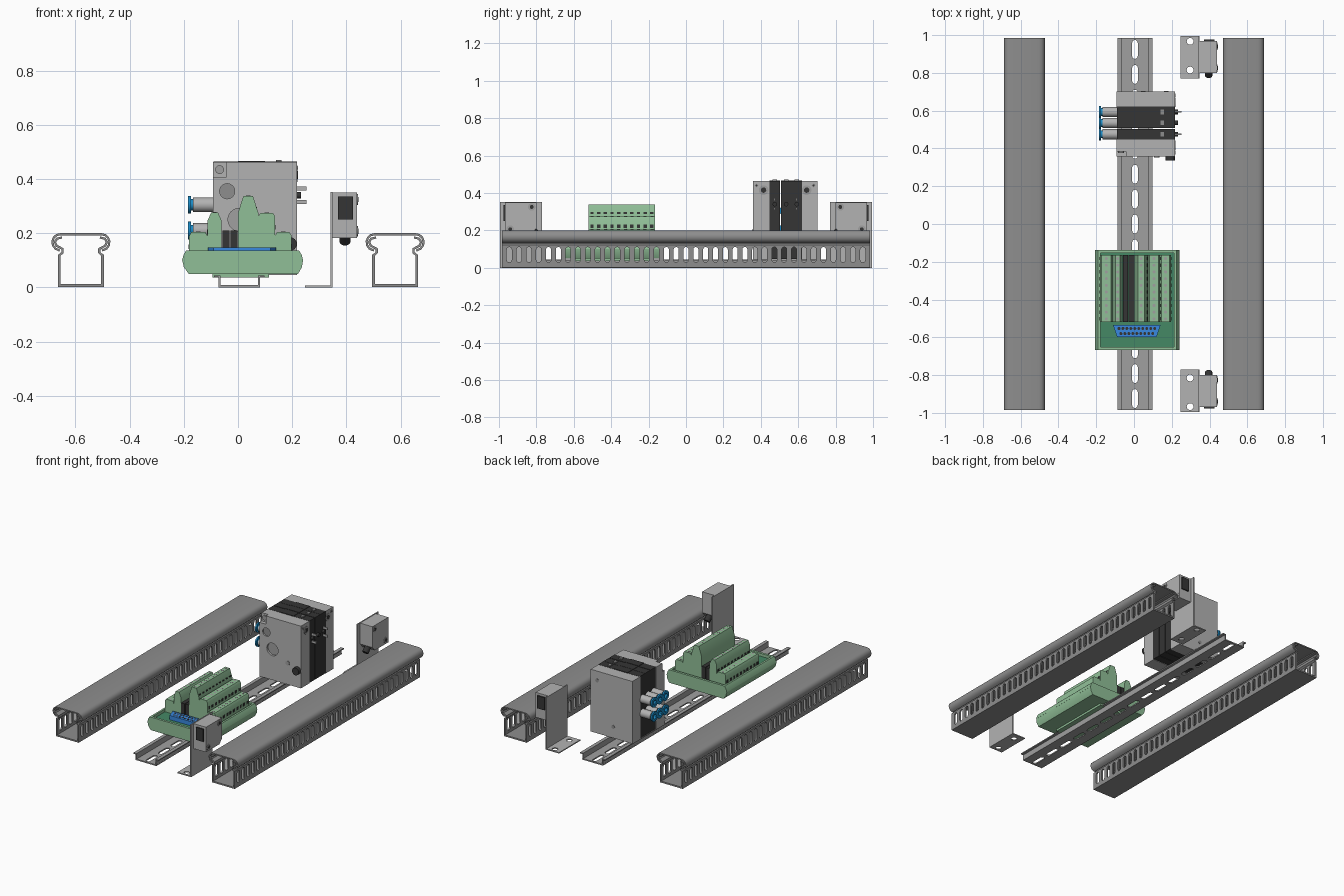
import bpy, bmesh
from math import pi, sin, cos
from mathutils import Matrix, Vector

if "Cube" in bpy.data.objects:
    bpy.data.objects.remove(bpy.data.objects["Cube"])


def mat(name, r, g, b):
    m = bpy.data.materials.new(name)
    m.diffuse_color = (r, g, b, 1)
    m.use_nodes = True
    m.node_tree.nodes["Principled BSDF"].inputs["Base Color"].default_value = m.diffuse_color
    return m


GREEN = mat("light_green", 0.28, 0.52, 0.31)
BOARD = mat("dark_green", 0.06, 0.25, 0.13)
BLUE = mat("blue", 0.04, 0.25, 0.75)
CYAN = mat("collar_blue", 0.01, 0.25, 0.55)
BLACK = mat("black", 0.035, 0.035, 0.035)
DUCT = mat("duct_grey", 0.27, 0.27, 0.27)
RAIL = mat("rail_grey", 0.35, 0.35, 0.35)
BLOCK = mat("light_grey", 0.45, 0.45, 0.45)

PLANES = {
    "XY": Matrix.Identity(4),
    "XZ": Matrix(((1, 0, 0, 0), (0, 0, -1, 0), (0, 1, 0, 0), (0, 0, 0, 1))),
    "YZ": Matrix(((0, 0, 1, 0), (1, 0, 0, 0), (0, 1, 0, 0), (0, 0, 0, 1))),
}


def finish(name, bm, m):
    bmesh.ops.recalc_face_normals(bm, faces=bm.faces)
    me = bpy.data.meshes.new(name)
    bm.to_mesh(me)
    bm.free()
    if m:
        me.materials.append(m)
    ob = bpy.data.objects.new(name, me)
    bpy.context.collection.objects.link(ob)
    return ob


def prism(name, loops, plane, a, b, m=None):
    """Extrude outlines (first is the outside, others are holes) from a to b."""
    cu = bpy.data.curves.new(name, 'CURVE')
    cu.dimensions = '2D'
    cu.fill_mode = 'BOTH'
    cu.extrude = (b - a) / 2
    for pts in loops:
        s = cu.splines.new('POLY')
        s.points.add(len(pts) - 1)
        for p, q in zip(s.points, pts):
            p.co = (q[0], q[1], 0, 1)
        s.use_cyclic_u = True
    tmp = bpy.data.objects.new(name, cu)
    bpy.context.collection.objects.link(tmp)
    dg = bpy.context.evaluated_depsgraph_get()
    me = bpy.data.meshes.new_from_object(tmp.evaluated_get(dg))
    bm = bmesh.new()
    bm.from_mesh(me)
    bpy.data.objects.remove(tmp)
    bpy.data.curves.remove(cu)
    bpy.data.meshes.remove(me)
    bmesh.ops.remove_doubles(bm, verts=bm.verts, dist=1e-5)
    mid = -(a + b) / 2 if plane == "XZ" else (a + b) / 2
    bm.transform(PLANES[plane] @ Matrix.Translation((0, 0, mid)))
    return finish(name, bm, m)


def rect(a, b, c, d):
    return [(a, c), (b, c), (b, d), (a, d)]


def box(name, x, y, z, m=None):
    return prism(name, [rect(*x, *y)], "XY", *z, m)


def capsule(cx, cy, w, h, n=6):
    """Upright slot outline; w == h gives a circle."""
    r, o = w / 2, (h - w) / 2
    return [(cx + r * cos(pi * (i + k * n) / n), cy + (o if k == 0 else -o) + r * sin(pi * (i + k * n) / n))
            for k in (0, 1) for i in range(n + (1 if o > 1e-6 else 0))]


def disc(x, y, r, n=12):
    return capsule(x, y, 2 * r, 2 * r, n)


def strip(pts, t):
    """Closed outline of a bent sheet of thickness t."""
    pts = [Vector(p) for p in pts]
    sides = ([], [])
    for i, p in enumerate(pts):
        d0 = (p - pts[i - 1]).normalized() if i else (pts[1] - p).normalized()
        d1 = (pts[i + 1] - p).normalized() if i < len(pts) - 1 else d0
        n0, n1 = Vector((-d0.y, d0.x)), Vector((-d1.y, d1.x))
        n = (n0 + n1).normalized()
        n *= t / 2 / max(n.dot(n0), 0.4)
        sides[0].append(p + n)
        sides[1].append(p - n)
    return sides[0] + sides[1][::-1]


# Slotted cable ducts with snap-on covers
L = 0.985
slots = [capsule(i * 0.0525, 0.07, 0.027, 0.082) for i in range(-18, 19)]
for label, cx in (("left", -0.58), ("right", 0.58)):
    box(label + "_duct_floor", (cx - 0.085, cx + 0.085), (-L, L), (0.002, 0.012), DUCT)
    for s in (-1, 1):
        x = cx + s * 0.08
        prism(label + "_duct_wall", [rect(-L, L, 0.002, 0.122)] + slots, "YZ", x - 0.005, x + 0.005, DUCT)
        lip = [(0.08, 0.118), (0.068, 0.128), (0.068, 0.142), (0.09, 0.154), (0.096, 0.168), (0.088, 0.18), (0.07, 0.184)]
        prism(label + "_duct_lip", [strip([(cx + s * u, v) for u, v in lip], 0.008)], "XZ", -L, L, DUCT)
    half = [(0.078, 0.136), (0.094, 0.143), (0.103, 0.155), (0.105, 0.17), (0.1, 0.184), (0.09, 0.193), (0.076, 0.196)]
    cover = [(cx + u, v) for u, v in half] + [(cx - u, v) for u, v in half[::-1]]
    prism(label + "_duct_cover", [strip(cover, 0.008)], "XZ", -L, L, DUCT)

# Mounting rail
RX = 0.005
prism("rail_web", [rect(RX - 0.077, RX + 0.077, -L, L)] +
      [capsule(RX, i * 0.132, 0.03, 0.1) for i in range(-7, 8)], "XY", 0, 0.008, RAIL)
for s in (-1, 1):
    side = [(RX + s * u, v) for u, v in ((0.073, 0.002), (0.073, 0.041), (0.093, 0.041))]
    prism("rail_flange", [strip(side, 0.007)], "XZ", -L, L, RAIL)

# Sensors on angle brackets, mirrored front to back
for label, s in (("front", -1), ("back", 1)):
    Y = lambda a, b: tuple(sorted((s * a, s * b)))
    y = Y(0.77, 0.995)
    prism(label + "_bracket_foot", [rect(0.247, 0.348, *y), disc(0.297, s * 0.967, 0.018), disc(0.297, s * 0.815, 0.018)],
          "XY", 0, 0.007, BLOCK)
    box(label + "_bracket_plate", (0.341, 0.348), y, (0, 0.352), BLOCK)
    body = [(0.80, 0.21), (0.825, 0.182), (0.968, 0.182), (0.968, 0.35), (0.80, 0.35)]
    prism(label + "_sensor_body", [[(s * u, v) for u, v in body]], "YZ", 0.348, 0.44, BLOCK)
    box(label + "_sensor_window", (0.37, 0.425), Y(0.96, 0.976), (0.25, 0.335), BLACK)
    for u, v in ((0.825, 0.325), (0.94, 0.207)):
        prism(label + "_sensor_screw", [disc(s * u, v, 0.02)], "YZ", 0.43, 0.443, RAIL)
        prism(label + "_sensor_screw_socket", [disc(s * u, v, 0.011, 3)], "YZ", 0.43, 0.445, BLACK)
    gland = prism(label + "_cable_gland", [disc(0, 0, 0.02)], "XY", -0.025, 0.03, BLACK)
    gland.matrix_world = Matrix.Translation((0.395, s * 0.808, 0.19)) @ Matrix.Rotation(s * pi * 0.75, 4, 'X')

# Valve block: two end blocks around three valve slices
body = [(-0.092, 0.045), (0.217, 0.045), (0.217, 0.463), (-0.092, 0.463)]
prism("front_end_block", [body], "XZ", 0.383, 0.45, BLOCK)
prism("front_end_face", [[(-0.092, 0.045), (0.217, 0.045), (0.217, 0.463), (-0.043, 0.463), (-0.043, 0.407), (-0.092, 0.407)],
      disc(-0.04, 0.355, 0.028), disc(0.005, 0.25, 0.042)], "XZ", 0.358, 0.383, BLOCK)
prism("back_end_block", [body], "XZ", 0.615, 0.702, BLOCK)
prism("front_port_plug", [disc(-0.04, 0.355, 0.028)], "XZ", 0.366, 0.384, DUCT)
prism("front_port_large", [disc(0.005, 0.25, 0.042)], "XZ", 0.372, 0.384, RAIL)
prism("notch_screw", [disc(-0.068, 0.435, 0.016)], "XZ", 0.376, 0.384, RAIL)
prism("front_small_port", [disc(0.12, 0.19, 0.014)], "XZ", 0.353, 0.36, RAIL)
prism("front_knob", [disc(0.192, 0.16, 0.025)], "XZ", 0.335, 0.36, BLACK)
for yc, zc in ((0.05, 0.12), (0.17, 0.4)):
    prism("back_face_screw", [disc(yc, zc, 0.012)], "XZ", 0.70, 0.704, DUCT)
for u, v, r in ((0.415, 0.415, 0.026), (0.645, 0.415, 0.026), (0.377, 0.44, 0.01), (0.682, 0.44, 0.01)):
    prism("end_block_screw", [disc(u, v, r)], "YZ", 0.21, 0.22, RAIL)
    prism("end_block_screw_socket", [disc(u, v, r * 0.55)], "YZ", 0.21, 0.221, BLACK)

for i, yc in enumerate((0.475, 0.535, 0.593)):
    y = (yc - 0.028, yc + 0.028)
    box("valve_slice", (-0.09, 0.218), y, (0.048, 0.464), BLACK)
    box("valve_slice_cap", (0.0, 0.1), y, (0.46, 0.467), BLACK)
    box("valve_lever", (0.14, 0.16), (yc - 0.012, yc + 0.012), (0.46, 0.471), DUCT)
    prism("valve_button", [disc(yc, 0.34, 0.012)], "YZ", 0.21, 0.232, BLACK)
    if i != 1:
        for zc in (0.365, 0.315):
            box("valve_pin", (0.21, 0.252), (yc - 0.004, yc + 0.004), (zc - 0.007, zc + 0.007), BLOCK)
    for zc in (0.21, 0.305):
        prism("fitting_body", [disc(yc, zc, 0.027)], "YZ", -0.166, -0.085, BLOCK)
        prism("fitting_neck", [disc(yc, zc, 0.021), disc(yc, zc, 0.014)], "YZ", -0.178, -0.16, CYAN)
        prism("fitting_collar", [disc(yc, zc, 0.033), disc(yc, zc, 0.015)], "YZ", -0.184, -0.174, CYAN)

# Terminal module tray: solid lower part and hollow rim
Y0, Y1 = -0.667, -0.138
low = [(-0.182, 0.05), (0.222, 0.05), (0.236, 0.075), (0.24, 0.1), (-0.206, 0.1), (-0.2, 0.075)]
prism("tray_base", [low], "XZ", Y0, Y1, GREEN)
for s in (-1, 1):
    side = [(0.017 + s * u, v) for u, v in ((0.2235, 0.1), (0.218, 0.12), (0.208, 0.137), (0.195, 0.137), (0.195, 0.1))]
    prism("tray_side_rim", [side], "XZ", Y0, Y1, GREEN)
for a in (Y0, Y1 - 0.016):
    box("tray_end_rim", (-0.19, 0.224), (a, a + 0.016), (0.1, 0.137), GREEN)
box("circuit_board", (-0.178, 0.212), (Y0 + 0.016, Y1 - 0.016), (0.1, 0.118), BOARD)
box("tray_foot", (-0.095, 0.115), (Y0 + 0.05, Y1 - 0.05), (0.036, 0.05), GREEN)

# Stepped terminal strips: x range, shoulder, top height, taper, wire side
T0, T1 = -0.52, -0.165
ys = [T0 + (T1 - T0) * (i + 0.5) / 10 for i in range(10)]
strips = [(-0.18, -0.113, 0.19, 0.205, 0.008, -1), (-0.113, -0.06, 0.245, 0.277, 0.014, -1), (0.0, 0.075, 0.275, 0.338, 0.02, 1),
          (0.075, 0.137, 0.262, 0.275, 0.008, 1), (0.137, 0.197, 0.192, 0.205, 0.008, 1)]
for a, b, sh, top, tp, side in strips:
    outline = [(a, 0.11), (b, 0.11), (b, sh), (b - tp, top), (a + tp, top), (a, sh)]
    prism("terminal_strip", [outline], "XZ", T0, T1, GREEN)
    x, zc = (b, sh - 0.04) if side > 0 else (a, sh - 0.04)
    zc = max(zc, 0.15) if top != 0.338 else 0.288
    if top == 0.338:
        x -= 0.006
    for yc in ys:
        prism("terminal_screw", [disc((a + b) / 2, yc, 0.008, 6)], "XY", top - 0.01, top + 0.001, RAIL)
        box("wire_entry", (x - 0.006, x + 0.002) if side > 0 else (x - 0.002, x + 0.006),
            (yc - 0.009, yc + 0.009), (zc - 0.009, zc + 0.009), BLACK)
box("relay_bar_left", (-0.058, -0.032), (T0, T1), (0.11, 0.21), BLACK)
box("relay_bar_right", (-0.028, -0.001), (T0, T1), (0.11, 0.21), BLACK)

# Multi-pin connector
DX = 0.015
prism("connector_shell", [[(DX - 0.126, -0.535), (DX - 0.105, -0.598), (DX + 0.105, -0.598), (DX + 0.126, -0.535)]],
      "XY", 0.11, 0.147, BLUE)
for row, n in ((-0.553, 10), (-0.58, 9)):
    for i in range(n):
        prism("connector_pin", [disc(DX + (i - (n - 1) / 2) * 0.021, row, 0.008, 6)], "XY", 0.14, 0.148, BLACK)

# Smooth the rounded surfaces and keep the sharp edges
bpy.ops.object.select_all(action='SELECT')
bpy.context.view_layer.objects.active = bpy.context.scene.objects[0]
bpy.ops.object.shade_smooth_by_angle(angle=0.6)
